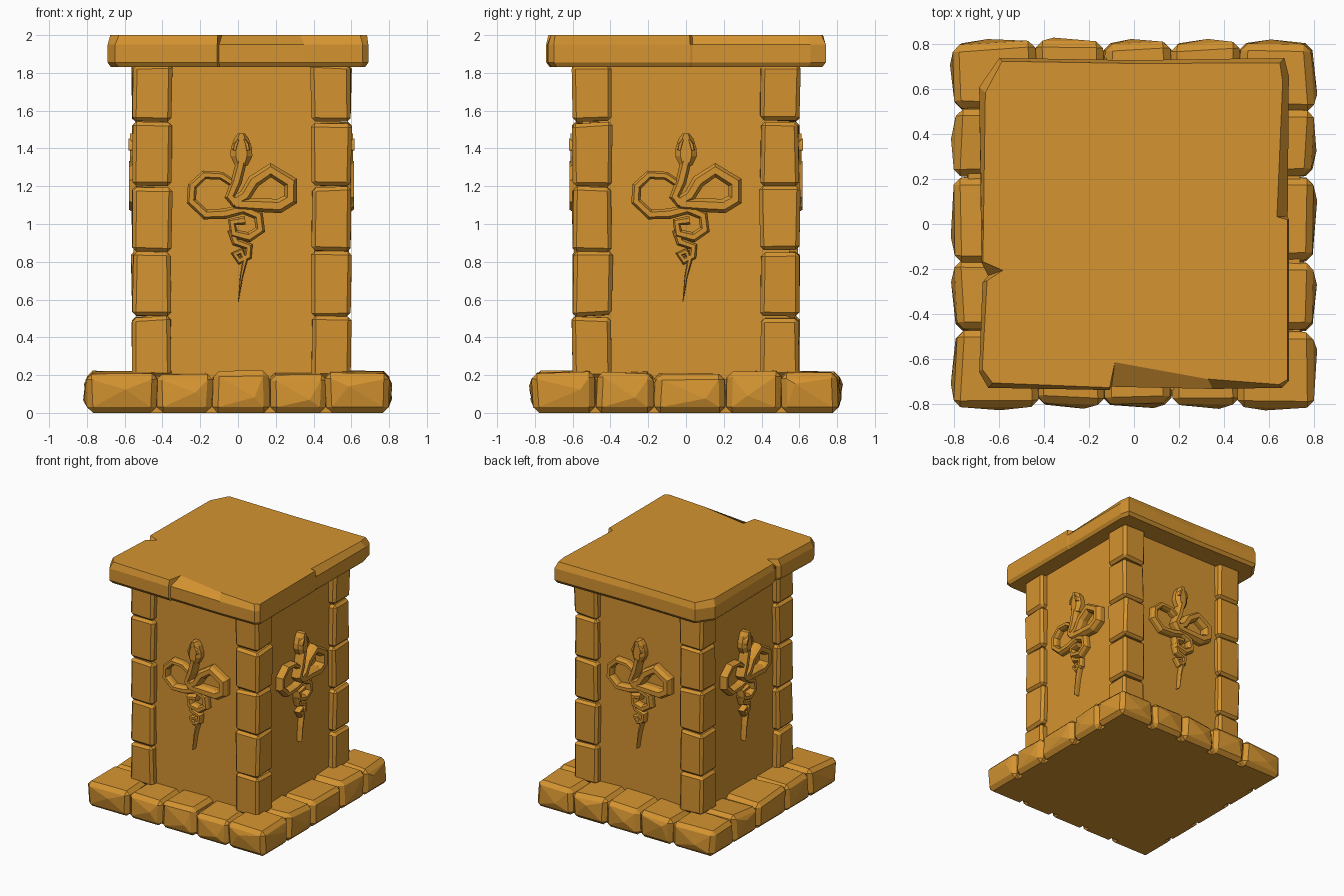
import bpy
import bmesh
import random
from math import pi
from mathutils import Vector, Matrix

random.seed(4)
default_cube = bpy.data.objects.get("Cube")
if default_cube:
    bpy.data.objects.remove(default_cube, do_unlink=True)

COLOUR = (0.66, 0.295, 0.03, 1)
stone = bpy.data.materials.new("ochre_stone")
stone.use_nodes = True
stone.diffuse_color = COLOUR
stone.node_tree.nodes["Principled BSDF"].inputs["Base Color"].default_value = COLOUR

CENTRE = Vector((0.018, 0, 0))      # the shaft stands slightly off centre
HALF_X, HALF_Y = 0.578, 0.6         # outer half sizes of the corner pillars
RECESS = 0.053                      # wall depth behind the pillars


def finish(bm, name):
    """Turn a bmesh into a flat shaded stone object."""
    bmesh.ops.recalc_face_normals(bm, faces=bm.faces)
    mesh = bpy.data.meshes.new(name)
    bm.to_mesh(mesh)
    bm.free()
    mesh.materials.append(stone)
    obj = bpy.data.objects.new(name, mesh)
    bpy.context.collection.objects.link(obj)
    return obj


def block(name, low, high, bevel=0.0, jitter=0.0, bulge=0.0):
    """Box between two corners, roughly hewn, with optional faceted sides."""
    low, high = Vector(low), Vector(high)
    bm = bmesh.new()
    bmesh.ops.create_cube(bm, size=1)
    for v in bm.verts:
        for i in range(3):
            v.co[i] = (low[i] + high[i]) / 2 + v.co[i] * (high[i] - low[i])
            if v.co.z > 0.001:
                v.co[i] += random.uniform(-jitter, jitter)
    if bevel:
        bmesh.ops.bevel(bm, geom=bm.edges[:], offset=bevel, segments=1,
                        affect='EDGES', clamp_overlap=True)
    if bulge:
        # raise an off-centre point on each large side to break it into facets
        sides = [f for f in bm.faces if abs(f.normal.z) < 0.5 and f.calc_area() > 0.02]
        for face in sides:
            normal = face.normal.copy()
            along = Vector((-normal.y, normal.x, 0))
            point = bmesh.ops.poke(bm, faces=[face])["verts"][0]
            point.co += normal * bulge + along * random.uniform(-0.09, 0.09)
            point.co.z += random.uniform(-0.04, 0.05)
    return finish(bm, name)


# Base: solid core ringed by rough blocks
block("base_core", (-0.74, -0.74, 0), (0.74, 0.74, 0.18))
cuts_x = (-0.8, -0.43, -0.14, 0.17, 0.465, 0.8)
cuts_y = (-0.81, -0.48, -0.17, 0.21, 0.505, 0.81)
GAP = 0.003
for i in range(5):
    for j in range(5):
        if i not in (0, 4) and j not in (0, 4):
            continue
        low = [cuts_x[i] + GAP, cuts_y[j] + GAP, 0]
        high = [cuts_x[i + 1] - GAP, cuts_y[j + 1] - GAP, 0.213]
        corner = i in (0, 4) and j in (0, 4)
        block("base_corner_block" if corner else "base_block", low, high,
              0.03, 0.014, 0.018)

# Shaft walls
block("shaft_walls", (CENTRE.x - HALF_X + RECESS, RECESS - HALF_Y, 0.1),
      (CENTRE.x + HALF_X - RECESS, HALF_Y - RECESS, 1.9))

# Corner pillars of stacked blocks
levels = (0.19, 0.51, 0.855, 1.2, 1.54, 1.85)
WIDTH = 0.207
for sx in (-1, 1):
    for sy in (-1, 1):
        for bottom, top in zip(levels, levels[1:]):
            xs = sorted((sx * HALF_X, sx * (HALF_X - WIDTH)))
            ys = sorted((sy * HALF_Y, sy * (HALF_Y - WIDTH)))
            block("pillar_block", (xs[0] + CENTRE.x, ys[0], bottom + GAP),
                  (xs[1] + CENTRE.x, ys[1], top - GAP), 0.02, 0.008)

# Cap slab: outline points with the amount the top edge is chipped inward
outline = [
    (-0.69, -0.66, 0.02), (-0.65, -0.73, 0.03), (-0.11, -0.74, 0.015),
    (-0.1, -0.725, 0.15), (0.35, -0.735, 0.06), (0.66, -0.73, 0.02),
    (0.69, -0.7, 0.01), (0.69, 0.02, 0.01), (0.685, 0.035, 0.07),
    (0.69, 0.66, 0.04), (0.67, 0.74, 0.03), (0, 0.73, 0.02),
    (-0.6, 0.74, 0.02), (-0.69, 0.61, 0.04), (-0.68, -0.17, 0.01),
    (-0.65, -0.23, 0.1), (-0.675, -0.26, 0.03),
]
bm = bmesh.new()
rings = []
for z, chip in ((1.83, 0), (1.855, 0), (1.95, 0), (2, 1)):
    trim = 0.025 if z == 1.83 else 0
    rings.append([bm.verts.new((x * (1 - trim - chip * c), y * (1 - trim - chip * c), z))
                  for x, y, c in outline])
for lower, upper in zip(rings, rings[1:]):
    for k in range(len(outline)):
        n = (k + 1) % len(outline)
        bm.faces.new((lower[k], lower[n], upper[n], upper[k]))
bm.faces.new(rings[0][::-1])
bm.faces.new(rings[-1])
finish(bm, "cap_slab")


# Serpent relief: tapered strips along paths given in hundredths (across, up)
def strip(bm, path, widths, depth):
    pts = [Vector(p) / 100 for p in path]
    last = len(pts) - 1
    previous = None
    for k, p in enumerate(pts):
        into = (p - pts[max(k - 1, 0)]).normalized()
        out = (pts[min(k + 1, last)] - p).normalized()
        tangent = (into + out).normalized()
        side = Vector((-tangent.y, tangent.x))
        # linear blend through the list of half widths
        t = k / last * (len(widths) - 1)
        a = min(int(t), len(widths) - 2)
        w = (widths[a] + (widths[a + 1] - widths[a]) * (t - a)) / 100
        ring = []
        for s, v in ((-1, 0.01), (-1, -depth * 0.6), (-0.5, -depth),
                     (0.5, -depth), (1, -depth * 0.6), (1, 0.01)):
            q = p + side * (s * w)
            ring.append(bm.verts.new((q.x, v, q.y)))
        if previous:
            for m in range(6):
                n = (m + 1) % 6
                bm.faces.new((previous[m], previous[n], ring[n], ring[m]))
        else:
            bm.faces.new(ring)
        previous = ring
    bm.faces.new(previous[::-1])


neck_and_right_loop = [(0, 133), (-2.6, 122.5), (-6, 114.5), (-2, 110.5), (9.5, 110),
                       (20, 109.5), (26, 113), (26, 122), (15.5, 128.5),
                       (6.5, 122.5), (2, 115), (-5, 111)]
left_loop = [(-3, 120.5), (-10.6, 125.5), (-19.6, 126), (-26, 120), (-26.5, 112),
             (-19, 105), (-8.5, 105.5), (1, 108), (9, 104.5), (10, 97),
             (4, 93), (-4, 95), (-5, 101), (2, 102)]
tail = [(-5, 97), (-3, 90.5), (4, 88), (3.5, 83), (-1, 80.5), (-3.5, 84),
        (0, 85.5), (2, 81), (0, 72), (-1.6, 59)]
head = [(0, 131), (0, 136), (0, 140), (0, 145), (0, 148)]

for turn, name in enumerate(("front", "left", "back", "right")):
    bm = bmesh.new()
    strip(bm, neck_and_right_loop, (2.8, 3, 3.8, 4, 3.6, 3), 0.07)
    strip(bm, left_loop, (2, 2.6, 2.8, 2.8, 2.4), 0.055)
    strip(bm, tail, (2.4, 2.2, 2, 0.2), 0.045)
    strip(bm, head, (3.4, 5.8, 5.6, 4, 1.8), 0.065)
    # brow ridge and eyes
    for s in (-1, 1):
        strip(bm, [(s * 3.6, 139), (s * 3, 142), (s * 1.5, 145)], (1.2, 1.4, 0.6), 0.073)
    bmesh.ops.triangulate(bm, faces=[f for f in bm.faces if len(f.verts) > 4])
    relief = finish(bm, name + "_serpent_relief")
    reach = (HALF_X if turn % 2 else HALF_Y) - RECESS
    spin = Matrix.Rotation(turn * pi / 2, 4, 'Z')
    relief.matrix_world = (Matrix.Translation(CENTRE) @ spin
                           @ Matrix.Translation((0, -reach, 0)))
